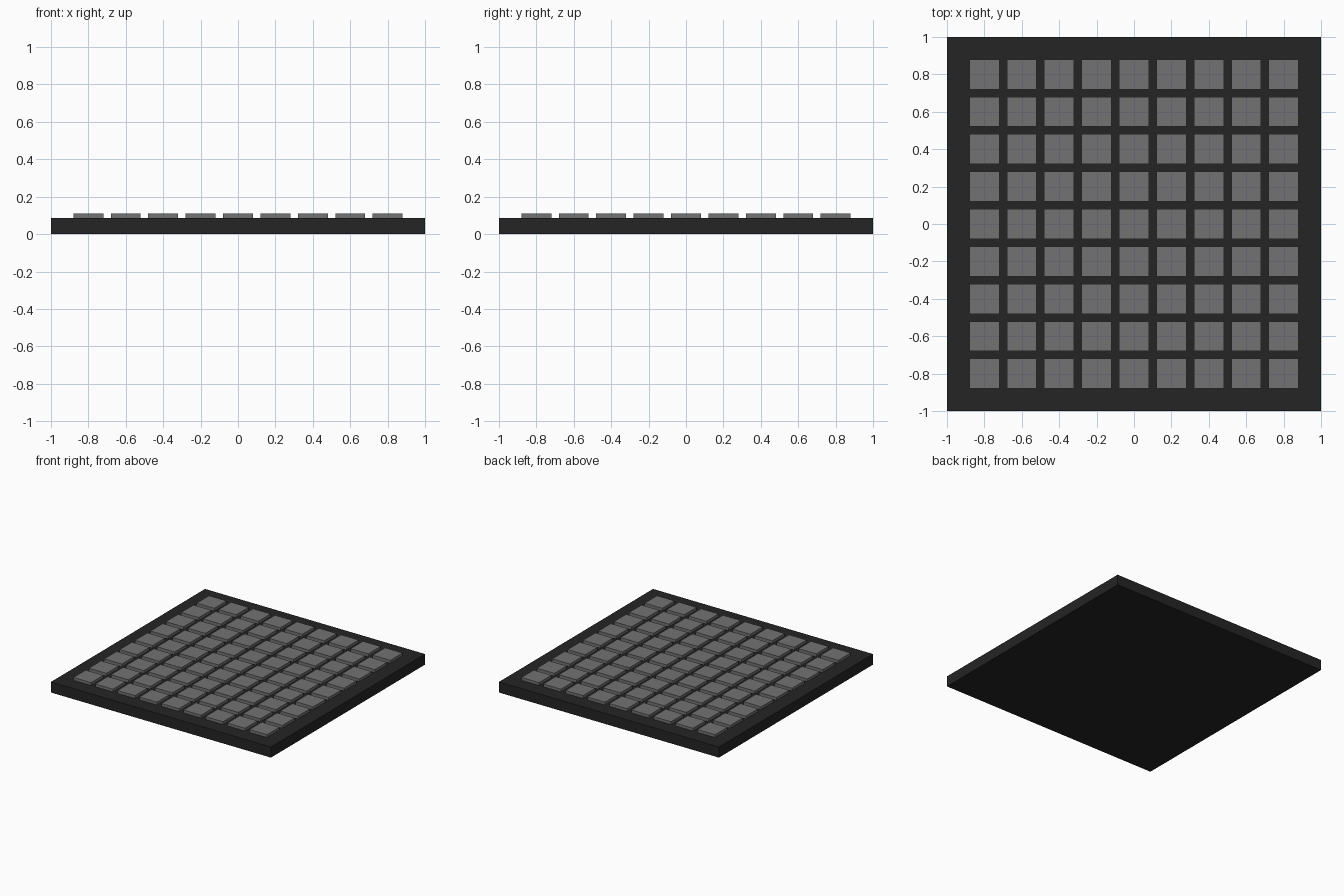
import bpy

if "Cube" in bpy.data.objects:
    bpy.data.objects.remove(bpy.data.objects["Cube"])

BASE_TOP, TILE_TOP = 0.087, 0.11
PITCH, TILE, COUNT = 0.2, 0.16, 9


def material(name, rgb):
    mat = bpy.data.materials.new(name)
    mat.diffuse_color = (*rgb, 1)
    mat.use_nodes = True
    mat.node_tree.nodes["Principled BSDF"].inputs["Base Color"].default_value = mat.diffuse_color
    return mat


def box(name, size, z0, z1, mat):
    bpy.ops.mesh.primitive_cube_add(size=1, location=(0, 0, 0))
    ob = bpy.context.object
    ob.name = name
    for v in ob.data.vertices:
        v.co.x *= size
        v.co.y *= size
        v.co.z = z1 if v.co.z > 0 else z0
    ob.data.materials.append(mat)
    return ob


# Dark base slab
box("base_slab", 2.0, 0, BASE_TOP, material("dark_grey", (0.018, 0.018, 0.018)))

# Grid of raised square tiles, one tile repeated in both directions
tiles = box("raised_tiles", TILE, BASE_TOP, TILE_TOP, material("mid_grey", (0.17, 0.17, 0.175)))
start = -PITCH * (COUNT - 1) / 2
tiles.location = (start, start, 0)
for name, step in (("columns", (PITCH, 0, 0)), ("rows", (0, PITCH, 0))):
    arr = tiles.modifiers.new(name, 'ARRAY')
    arr.count = COUNT
    arr.use_relative_offset = False
    arr.use_constant_offset = True
    arr.constant_offset_displace = step
